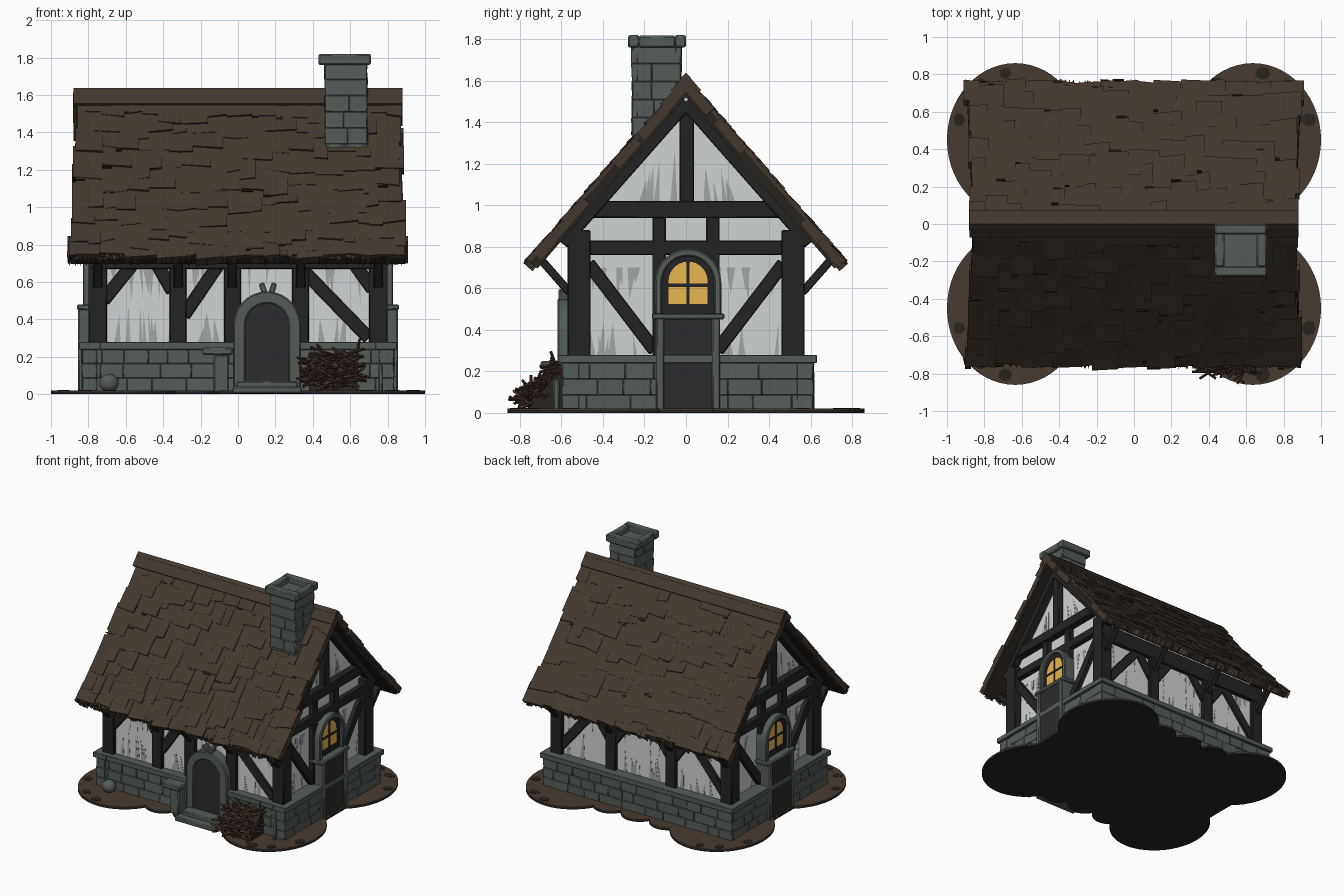
import bpy, bmesh, math, random
from mathutils import Vector, Matrix

random.seed(7)
rnd = random.uniform
if "Cube" in bpy.data.objects:
    bpy.data.objects.remove(bpy.data.objects["Cube"])


def material(name, *rgb):
    lin = [((c / 255 + 0.055) / 1.055) ** 2.4 for c in rgb] + [1]
    m = bpy.data.materials.new(name)
    m.use_nodes = True
    m.diffuse_color = lin
    bsdf = m.node_tree.nodes["Principled BSDF"]
    bsdf.inputs["Base Color"].default_value = lin
    bsdf.inputs["Roughness"].default_value = 0.9
    return m


THATCH = material("thatch brown", 66, 56, 47)
SHADE = material("dark thatch", 40, 35, 30)
TIMBER = material("dark timber", 36, 36, 37)
PLASTER = material("plaster", 208, 212, 211)
GREY = material("weathered plaster", 162, 166, 165)
STONE = material("grey stone", 85, 93, 89)
GLOW = material("warm window", 238, 188, 84)
DOOR = material("door wood", 44, 43, 45)
SOIL = material("soil", 72, 59, 49)
STICK = material("dry sticks", 72, 54, 44)

# Working planes: origin, across, up and outward directions
X, Y, Z, O = Vector((1, 0, 0)), Vector((0, 1, 0)), Vector((0, 0, 1)), Vector()
FRONT, BACK = (O, X, Z, -Y), (O, X, Z, Y)
EAST, WEST = (O, Y, Z, X), (O, Y, Z, -X)
PLAN = (O, X, Y, Z)


class Part:
    """Collects solids of one material into one object."""

    def __init__(self, name, mat):
        self.name, self.mat, self.bm = name, mat, bmesh.new()

    def prism(self, frame, pts, d0, d1):
        o, u, v, n = frame
        tops = d1 if isinstance(d1, (list, tuple)) else [d1] * len(pts)
        lo = [self.bm.verts.new(o + u * a + v * b + n * d0) for a, b in pts]
        hi = [self.bm.verts.new(o + u * a + v * b + n * d) for (a, b), d in zip(pts, tops)]
        self.bm.faces.new(lo[::-1])
        self.bm.faces.new(hi)
        for i in range(len(pts)):
            j = (i + 1) % len(pts)
            self.bm.faces.new((lo[i], lo[j], hi[j], hi[i]))

    def rect(self, frame, u0, u1, v0, v1, d0, d1):
        self.prism(frame, [(u0, v0), (u1, v0), (u1, v1), (u0, v1)], d0, d1)

    def bar(self, frame, a, b, w, d0, d1):
        a, b = Vector(a), Vector(b)
        s = (b - a).normalized().orthogonal() * w / 2
        self.prism(frame, [a - s, b - s, b + s, a + s], d0, d1)

    def blocks(self, frame, u0, u1, v0, v1, rows, d0, d1):
        """Worn masonry: tight courses whose faces tilt slightly."""
        h = (v1 - v0) / rows
        for r in range(rows):
            u = u0
            while u < u1 - 0.01:
                e = min(u + rnd(0.09, 0.22), u1)
                e = u1 if u1 - e < 0.05 else e
                a, b = v0 + r * h, v0 + (r + 1) * h
                self.prism(frame, [(u, a), (e, a), (e, b), (u, b)], d0, [d1 + rnd(-0.006, 0.004) for _ in range(4)])
                u = e

    def done(self, bevel=0.0):
        bmesh.ops.recalc_face_normals(self.bm, faces=self.bm.faces)
        mesh = bpy.data.meshes.new(self.name)
        self.bm.to_mesh(mesh)
        ob = bpy.data.objects.new(self.name, mesh)
        mesh.materials.append(self.mat)
        bpy.context.collection.objects.link(ob)
        if bevel:
            mod = ob.modifiers.new("worn edges", "BEVEL")
            mod.width, mod.segments = bevel, 1
        bpy.ops.object.select_all(action="DESELECT")
        ob.select_set(True)
        bpy.context.view_layer.objects.active = ob
        bpy.ops.object.shade_smooth_by_angle(angle=math.radians(35))


def arc(c, r, spring, foot, n=14):
    """Outline of an arched opening, from its left foot to its right foot."""
    ring = [(c - r * math.cos(math.pi * i / n), spring + r * math.sin(math.pi * i / n)) for i in range(n + 1)]
    return [(c - r, foot)] + ring + [(c + r, foot)]


def arch_ring(part, frame, c, r_out, r_in, spring, foot, d0, d1):
    part.prism(frame, arc(c, r_out, spring, foot) + arc(c, r_in, spring, foot)[::-1], d0, d1)


def ellipse(cx, cy, rx, ry, n=40):
    return [(cx + rx * math.cos(math.tau * i / n), cy + ry * math.sin(math.tau * i / n)) for i in range(n)]


# Ground of overlapping round patches, dark below and soil on top
under, soil = Part("ground_underside", TIMBER), Part("ground_soil", SOIL)
dirt = Part("dark_ground_patches", SHADE)
lobes = [(sx * 0.635, sy * 0.45, 0.365, 0.41) for sx in (-1, 1) for sy in (-1, 1)]
lobes += [(x, y, 0.15, 0.17) for x in (-0.25, 0, 0.25) for y in (-0.55, 0.55)]
for part, d0, d1 in ((under, 0, 0.014), (soil, 0.014, 0.02)):
    for lobe in lobes:
        part.prism(PLAN, ellipse(*lobe, 56), d0, d1)
    part.rect(PLAN, -0.86, 0.86, -0.64, 0.64, d0, d1)
for cx, cy, rx, ry in lobes[:4]:
    for a in (0.3, 0.95, 1.4):
        px = cx + math.copysign(0.86 * rx * math.cos(a), cx)
        py = cy + math.copysign(0.88 * ry * math.sin(a), cy)
        dirt.prism(PLAN, ellipse(px, py, rnd(0.03, 0.045), rnd(0.03, 0.045), 7), 0.015, 0.023)
for p in (under, soil, dirt):
    p.done()

# Plaster body with gables, streaked with grey at top and bottom
body, streaks = Part("plaster_walls", PLASTER), Part("plaster_streaks", GREY)
body.prism(EAST, [(-0.54, 0.2), (0.54, 0.2), (0.54, 0.9), (0, 1.53), (-0.54, 0.9)], -0.74, 0.74)
for f, half, d in ((FRONT, 0.7, 0.54), (BACK, 0.7, 0.54), (EAST, 0.45, 0.74), (WEST, 0.45, 0.74)):
    for z, grow in ((0.27, 1), (0.7, -1)):
        for i in range(int(half * 36)):
            u, w = rnd(-half, half), rnd(0.008, 0.022)
            streaks.prism(f, [(u - w, z), (u + w, z), (u + rnd(-0.02, 0.02), z + grow * rnd(0.07, 0.22))],
                          d - 0.01, d + 0.002)
for f in (EAST, WEST):
    for i in range(14):
        u, w = rnd(-0.36, 0.36), rnd(0.008, 0.022)
        streaks.prism(f, [(u - w, 1.0), (u + w, 1.0), (u * 0.9, 1.04 + rnd(0.3, 0.7) * (0.4 - abs(u)))], 0.73, 0.742)
body.done()
streaks.done()

# Stone footing with capping course
base = Part("stone_footing", STONE)
for f, half, d in ((FRONT, 0.835, 0.595), (BACK, 0.835, 0.615), (EAST, 0.6, 0.835), (WEST, 0.6, 0.835)):
    base.blocks(f, -half, half, 0.01, 0.24, 3, d - 0.08, d)
    base.rect(f, -half - 0.015, half + 0.015, 0.24, 0.28, d - 0.1, d + 0.015)
base.done(0.003)

# Timber framing of the long walls, with struts under the eaves
frame_part = Part("timber_frame", TIMBER)
front_braces = [((-0.72, 0.5), (-0.56, 0.7)), ((-0.29, 0.42), (-0.1, 0.7)), ((-0.35, 0.55), (-0.43, 0.69)),
                ((0.35, 0.66), (0.7, 0.3)), ((0.72, 0.56), (0.62, 0.7))]
back_braces = [((s * 0.72, 0.34), (s * 0.42, 0.7)) for s in (-1, 1)]
back_braces += [((p, 0.48), (p + s * 0.16, 0.7)) for p in (-0.26, 0.27) for s in (-1, 1)]
for f, side, posts, braces in ((FRONT, -1, (-0.32, -0.03, 0.335), front_braces),
                               (BACK, 1, (-0.26, 0.27), back_braces)):
    for p in posts:
        frame_part.bar(f, (p, 0.26), (p, 0.74), 0.09, 0.5, 0.57)
    for a, b in braces:
        frame_part.bar(f, a, b, 0.07, 0.5, 0.56)
    frame_part.rect(f, -0.79, 0.79, 0.67, 0.8, 0.5, 0.572)
    for x in (-0.75, 0.75) + posts:
        frame_part.bar(EAST, (side * 0.56, 0.58), (side * 0.7, 0.74), 0.04, x - 0.025, x + 0.025)
    for x in (-0.75, 0.75):
        frame_part.rect(f, x - 0.05, x + 0.05, 0.27, 0.88, 0.46, 0.57)

# Timber framing of both gables
for f in (EAST, WEST):
    frame_part.rect(f, -0.46, 0.47, 0.94, 1.02, 0.7, 0.795)
    frame_part.rect(f, -0.5, 0.5, 0.76, 0.83, 0.7, 0.78)
    frame_part.rect(f, -0.032, 0.038, 1.0, 1.5, 0.7, 0.785)
    for s in (-1, 1):
        frame_part.bar(f, (s * 0.13, 0.26), (s * 0.13, 0.96), 0.065, 0.7, 0.78)
        frame_part.bar(f, (s * 0.47, 0.72), (s * 0.15, 0.3), 0.065, 0.7, 0.775)
        frame_part.bar(f, (0, 1.5), (s * 0.6, 0.82), 0.075, 0.7, 0.8)
frame_part.done(0.005)

# Gable windows above dark doors, framed in stone
trim, doors, panes = Part("stone_surrounds", STONE), Part("doors", DOOR), Part("window_panes", GLOW)
lattice = Part("window_lattice", TIMBER)
for f in (EAST, WEST):
    arch_ring(trim, f, 0.01, 0.16, 0.125, 0.63, 0.46, 0.72, 0.83)
    trim.rect(f, -0.165, 0.185, 0.45, 0.48, 0.72, 0.86)
    for u in (-0.125, 0.145):
        trim.rect(f, u - 0.02, u + 0.02, 0.01, 0.46, 0.72, 0.855)
    doors.rect(f, -0.11, 0.13, 0.02, 0.455, 0.72, 0.848)
    panes.prism(f, arc(0.01, 0.1, 0.635, 0.52), 0.72, 0.799)
    arch_ring(lattice, f, 0.01, 0.13, 0.094, 0.635, 0.48, 0.72, 0.805)
    lattice.rect(f, -0.1, 0.12, 0.48, 0.525, 0.72, 0.805)
    lattice.rect(f, 0.002, 0.018, 0.5, 0.74, 0.72, 0.804)
    lattice.rect(f, -0.1, 0.12, 0.607, 0.623, 0.72, 0.804)

# Front entrance: arch, horned crest, door and steps
arch_ring(trim, FRONT, 0.155, 0.18, 0.115, 0.37, 0.02, 0.5, 0.62)
for s in (-1, 1):
    trim.bar(FRONT, (0.16 + s * 0.015, 0.53), (0.16 + s * 0.035, 0.595), 0.03, 0.56, 0.615)
doors.prism(FRONT, arc(0.155, 0.12, 0.37, 0.05), 0.5, 0.612)
trim.rect(FRONT, -0.01, 0.32, 0.01, 0.07, 0.5, 0.7)
trim.rect(FRONT, -0.03, 0.34, 0.005, 0.04, 0.5, 0.76)
# Small bench, boulder and stake beside the entrance
trim.rect(FRONT, -0.19, -0.03, 0.21, 0.25, 0.55, 0.7)
trim.rect(FRONT, -0.13, -0.05, 0.01, 0.21, 0.55, 0.68)
trim.rect(FRONT, 0.75, 0.775, 0.01, 0.16, 0.61, 0.64)
bmesh.ops.create_icosphere(trim.bm, subdivisions=2, radius=0.05,
                           matrix=Matrix.Translation((-0.69, -0.64, 0.06)) @ Matrix.Diagonal((1.1, 1, 1, 1)))
for p, w in ((trim, 0.007), (doors, 0), (panes, 0), (lattice, 0)):
    p.done(w)

# Brushwood heap
sticks = Part("brushwood", STICK)
for i in range(190):
    depth = rnd(0, 0.18)
    mid = Vector((rnd(0.38, 0.64), -0.62 - depth, 0.05 + rnd(0, 1) * (0.21 - depth)))
    way = Vector((rnd(-1, 1), rnd(-0.4, 0.4), rnd(-0.3, 0.3))).normalized()
    up = way.orthogonal().normalized()
    half = min(rnd(0.04, 0.085), (mid.z - 0.015) / max(abs(way.z), 0.01))
    sticks.rect((mid, way, up, way.cross(up)), -half, half, -0.005, 0.005, -0.005, 0.005)
sticks.done()
heap = Part("brushwood_shadow", SHADE)
heap.prism(EAST, [(-0.58, 0.01), (-0.58, 0.22), (-0.63, 0.18), (-0.76, 0.02)], 0.38, 0.64)
heap.done()

# Roof: slab, uneven thatch, ragged fringe and dark cracks
slab, thatch, cracks = Part("roof_slab", SHADE), Part("thatch", THATCH), Part("thatch_cracks", SHADE)
APEX, LENGTH, COURSES = Vector((0, 0, 1.59)), 1.145, 9
for s in (-1, 1):
    down = Vector((0, s * 0.655, -0.756)).normalized()
    slope = (APEX, X, down, Vector((0, s * 0.756, 0.655)).normalized())
    slab.prism(slope, [(-0.86, 0), (0.86, 0), (0.895, LENGTH), (-0.895, LENGTH)], -0.045, 0.0)
    step = LENGTH / COURSES
    for c in range(COURSES):
        v0, edge = c * step, 0.87 + 0.04 * (c / COURSES) ** 2
        u = -edge + rnd(-0.014, 0.014)
        while u < edge - 0.03:
            e = u + rnd(0.06, 0.17)
            e = edge + rnd(-0.014, 0.014) if e > edge - 0.06 else e
            v1, lift = v0 + step + rnd(-0.01, 0.09), rnd(0.017, 0.03)
            if c == COURSES - 1:
                v1 = LENGTH + rnd(-0.02, 0.01)
            thatch.prism(slope, [(u, v0 - 0.02), (e, v0 - 0.02), (e, v1), (u, v1 + rnd(-0.02, 0.02))],
                         -0.03, [0.014, 0.014, lift, lift - 0.004])
            if random.random() < 0.25:
                cracks.rect(slope, u, u + rnd(0.02, 0.07), v1, v1 + rnd(0.006, 0.014), 0.01, lift)
            u = e
    for i in range(150):
        u, w = rnd(-0.905, 0.905), rnd(0.008, 0.02)
        thatch.prism(slope, [(u - w, LENGTH - 0.05), (u + w, LENGTH - 0.05),
                             (u + rnd(-0.01, 0.01), LENGTH + rnd(0, 0.025))], -0.035, rnd(0, 0.02))
    thatch.rect(slope, -0.88, 0.88, -0.035, 0.075, 0.0, 0.032)
for p in (slab, thatch, cracks):
    p.done()

# Chimney with an open stone cap
shaft, cap = Part("chimney_shaft", STONE), Part("chimney_cap", STONE)
shaft.rect(PLAN, 0.475, 0.68, -0.25, -0.035, 1.2, 1.775)
for f, u0, u1, d in ((FRONT, 0.465, 0.69, 0.262), (BACK, 0.465, 0.69, -0.022),
                     (EAST, -0.258, -0.026, 0.692), (WEST, -0.258, -0.026, -0.463)):
    shaft.blocks(f, u0, u1, 1.25, 1.77, 6, d - 0.03, d)
for y in (-0.28, -0.055):
    cap.rect(PLAN, 0.43, 0.71, y, y + 0.055, 1.76, 1.82)
for x in (0.43, 0.655):
    cap.rect(PLAN, x, x + 0.055, -0.23, -0.05, 1.76, 1.817)
shaft.done(0.003)
cap.done(0.008)
